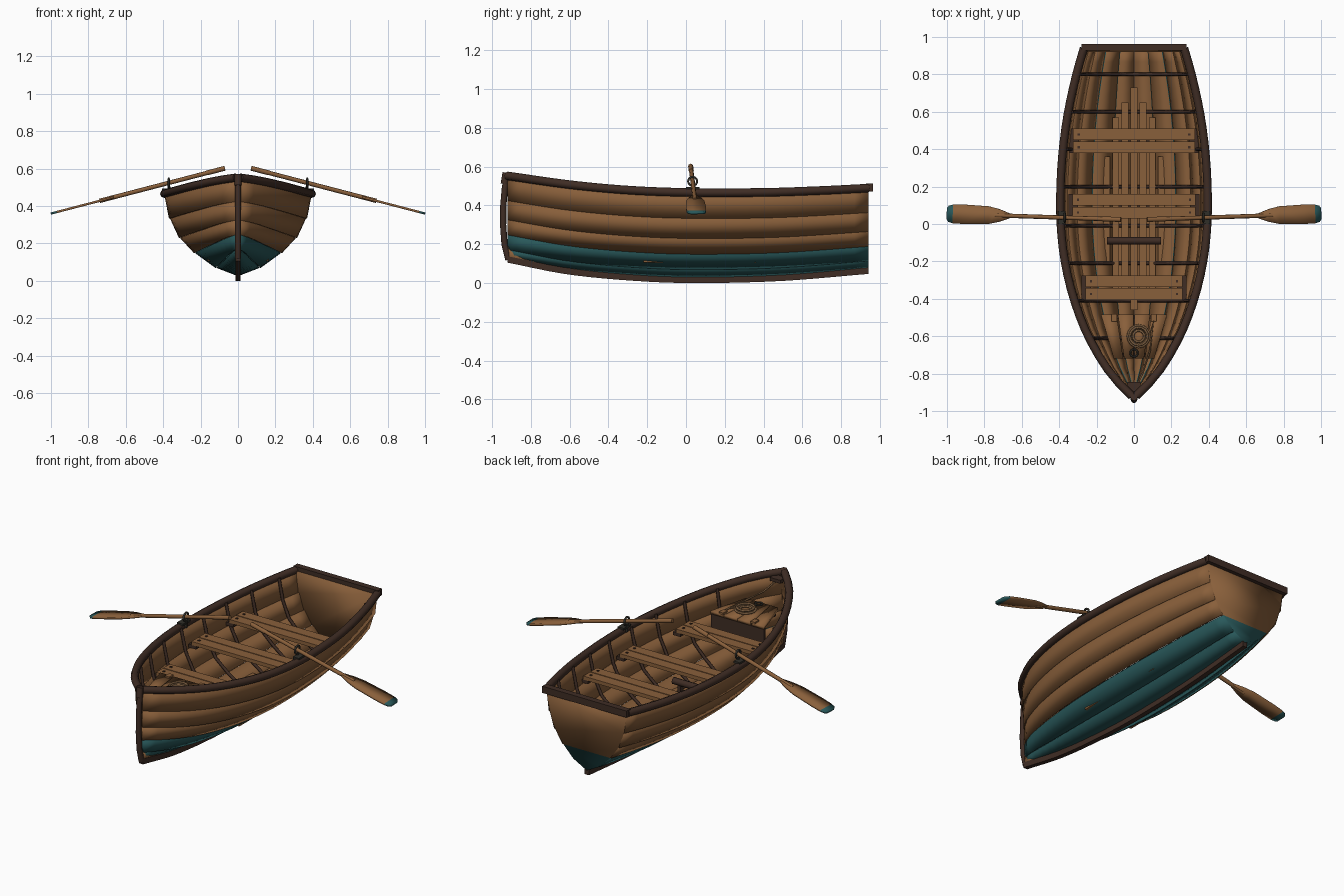
import bpy, bmesh, math
from mathutils import Vector, Matrix

if "Cube" in bpy.data.objects:
    bpy.data.objects.remove(bpy.data.objects["Cube"])

def mat(name, c):
    m = bpy.data.materials.new(name)
    m.diffuse_color = (*c, 1)
    m.use_nodes = True
    m.node_tree.nodes["Principled BSDF"].inputs["Base Color"].default_value = m.diffuse_color
    return m

WOOD = mat("wood", (.25, .115, .043))
DARK = mat("dark_wood", (.05, .026, .018))
TEAL = mat("teal_paint", (.022, .10, .105))
IRON = mat("iron", (.03, .028, .022))
ROPE = mat("rope", (.20, .11, .05))

# Smooth interpolation through (y, value) control points
def spline(pts, y):
    n = len(pts)
    i = max(k for k in range(n - 1) if pts[k][0] <= y + 1e-6 or k == 0)
    slope = lambda a: ((pts[min(a + 1, n - 1)][1] - pts[max(a - 1, 0)][1]) /
                       (pts[min(a + 1, n - 1)][0] - pts[max(a - 1, 0)][0]))
    (y0, v0), (y1, v1) = pts[i], pts[i + 1]
    h = y1 - y0
    t = (y - y0) / h
    return ((2*t**3 - 3*t*t + 1) * v0 + (t**3 - 2*t*t + t) * h * slope(i)
            + (3*t*t - 2*t**3) * v1 + (t**3 - t*t) * h * slope(i + 1))

BEAM = [(-.92, .012), (-.8, .125), (-.6, .245), (-.4, .322), (-.2, .37), (0, .392),
        (.2, .393), (.4, .38), (.6, .352), (.8, .308), (.94, .268)]
SHEER = [(-.92, .55), (-.6, .505), (-.3, .477), (0, .465), (.4, .465), (.7, .475), (.94, .487)]
KEEL = [(-.92, .13), (-.6, .068), (-.2, .032), (.1, .025), (.5, .036), (.94, .072)]
SECTION = [(0, 0), (.29, .10), (.58, .28), (.785, .465), (.92, .70), (1, 1)]

def hull_point(y, j):
    f, g = SECTION[j]
    k = spline(KEEL, y)
    return Vector((f * spline(BEAM, y), y, k + g * (spline(SHEER, y) - k)))

def mesh_obj(name, verts, faces, mats, idx=None):
    me = bpy.data.meshes.new(name)
    me.from_pydata(verts, [], faces)
    for m in mats:
        me.materials.append(m)
    if idx:
        me.polygons.foreach_set("material_index", idx)
    ob = bpy.data.objects.new(name, me)
    bpy.context.collection.objects.link(ob)
    return ob

def solidify(ob, t, offset=-1, mo=0):
    m = ob.modifiers.new("thickness", 'SOLIDIFY')
    m.thickness, m.offset, m.material_offset = t, offset, mo

def box(name, loc, size, m, rot=None):
    bm = bmesh.new()
    bmesh.ops.create_cube(bm, size=1)
    M = Matrix.Translation(loc) @ (rot or Matrix()) @ Matrix.Diagonal((*size, 1))
    bmesh.ops.transform(bm, matrix=M, verts=bm.verts)
    me = bpy.data.meshes.new(name)
    bm.to_mesh(me)
    bm.free()
    me.materials.append(m)
    ob = bpy.data.objects.new(name, me)
    bpy.context.collection.objects.link(ob)
    return ob

def tube(name, pts, r, m, res=2, cyclic=False):
    cu = bpy.data.curves.new(name, 'CURVE')
    cu.dimensions = '3D'
    cu.bevel_depth, cu.bevel_resolution, cu.use_fill_caps = r, res, True
    s = cu.splines.new('POLY')
    s.points.add(len(pts) - 1)
    for p, c in zip(s.points, pts):
        p.co = (*c, 1)
    s.use_cyclic_u = cyclic
    cu.materials.append(m)
    ob = bpy.data.objects.new(name, cu)
    bpy.context.collection.objects.link(ob)
    return ob

def ring(name, c, r, t, m, axes="xy", turns=1, n=16):
    a, b = "xyz".index(axes[0]), "xyz".index(axes[1])
    pts = []
    for i in range(n):
        p = Vector(c)
        p[a] += r * math.cos(math.tau * i / n)
        p[b] += r * math.sin(math.tau * i / n)
        pts.append(p)
    return tube(name, pts, t, m, 1, True)

N = 26
YS = [-.92 + 1.86 * i / N for i in range(N + 1)]

# Lapped hull planks, lowest two painted outside
verts, faces, idx = [], [], []
for s in (1, -1):
    for j in range(5):
        base = len(verts)
        for y in YS:
            lap = .006 if j and y > -.9 else 0
            for p, e in ((hull_point(y, j), lap), (hull_point(y, j + 1), 0)):
                verts.append((s * (p.x + e), p.y, p.z))
        for i in range(N):
            a = base + 2 * i
            q = (a, a + 2, a + 3, a + 1)
            faces.append(q if s > 0 else q[::-1])
            idx.append(1 if j < 2 else 0)
hull = mesh_obj("hull_planks", verts, faces, [WOOD, TEAL, WOOD, WOOD], idx)
solidify(hull, .014, -1, 2)

# Transom, painted below the waterline
sec = [hull_point(.94, j) for j in range(6)]
verts = [tuple(p) for p in sec] + [(-p.x, p.y, p.z) for p in sec[1:]]
transom = mesh_obj("transom", verts, [(0, 6, 7, 2, 1), (2, 7, 8, 9, 10, 5, 4, 3)],
                   [WOOD, TEAL, WOOD, WOOD], [1, 0])
solidify(transom, .02, -1, 2)

# Gunwale rails, transom cap, keel and stem
for s in (1, -1):
    tube("gunwale", [(s * hull_point(y, 5).x, y, hull_point(y, 5).z + .002) for y in YS], .022, DARK)
box("transom_cap", (0, .945, .492), (.56, .036, .04), DARK)
verts, faces = [], []
for y in YS:
    k = spline(KEEL, y)
    verts += [(-.014, y, k - .025), (.014, y, k - .025), (.014, y, k + .008), (-.014, y, k + .008)]
for i in range(N):
    for c in range(4):
        a, b = 4 * i + c, 4 * i + (c + 1) % 4
        faces.append((a, b, b + 4, a + 4))
faces += [(3, 2, 1, 0), tuple(4 * N + c for c in range(4))]
mesh_obj("keel", verts, faces, [DARK])
tube("stem", [(0, -.922, .555), (0, -.933, .49), (0, -.941, .4), (0, -.942, .3),
              (0, -.935, .2), (0, -.915, .12)], .016, DARK)
tube("stem_head", [(0, -.935, .51), (0, -.925, .568)], .02, DARK)

# Ribs inside the hull
for y in (.8, .6, .4, .2, -.01, -.21, -.41, -.61):
    half = []
    for j in range(6):
        p = hull_point(y, j)
        half.append((max(0, p.x - .02), y, p.z + (.02 if j < 3 else .006)))
    tube("rib", [(-x, b, z) for x, b, z in half[:0:-1]] + half, .009, DARK, 1)

# Floor slats
for x, y0, y1 in ((0, -.46, .73), (.048, -.4, .65), (.097, -.36, .57), (.145, -.22, .36)):
    for s in ((1, -1) if x else (1,)):
        box("floor_slat", (s * x, (y0 + y1) / 2, .112), (.036, y1 - y0, .014), WOOD)
for y in (-.3, .1, .45):
    box("floor_cleat", (0, y, .098), (.22, .03, .014), DARK)

# Seats of two planks each, with end cleats and pegs
for y, w in ((.445, .325), (.095, .33), (-.34, .26)):
    for d in (-.034, .034):
        box("seat_plank", (0, y + d, .377), (2 * w, .062, .022), WOOD)
        for s in (1, -1):
            box("seat_peg", (s * (w - .03), y + d, .389), (.012, .012, .006), DARK)
    for s in (1, -1):
        box("seat_cleat", (s * (w - .005), y, .357), (.05, .13, .02), DARK)

# Foot brace
tube("foot_brace", [(-.145, -.09, .18), (.145, -.09, .18)], .02, DARK)
for s in (1, -1):
    box("brace_leg", (s * .1, -.09, .145), (.02, .025, .06), DARK)

# Bow locker: fanned lid planks, dark end board, hinges
for k in range(4):
    u0, u1 = -1 + k * .5 + .02, -1 + (k + 1) * .5 - .02
    lid = mesh_obj("locker_lid_plank", [(u0 * .18, -.485, .43), (u0 * .11, -.72, .435),
                   (u1 * .11, -.72, .435), (u1 * .18, -.485, .43)], [(0, 3, 2, 1)], [WOOD])
    solidify(lid, .018, 0)
box("locker_end", (0, -.497, .37), (.35, .016, .105), DARK)
box("locker_beam", (0, -.70, .41), (.2, .02, .03), DARK)
for s in (1, -1):
    box("hinge", (s * .105, -.502, .443), (.028, .04, .012), WOOD)

# Coiled painter rope and mooring ring
for r, z in ((.058, .446), (.044, .448), (.03, .448), (.048, .458)):
    ring("rope_coil", (.025, -.6, z), r, .0065, ROPE)
tube("rope_line", [(.08, -.6, .447), (.105, -.52, .452), (.085, -.68, .45),
                   (.045, -.8, .47), (0, -.895, .53)], .005, ROPE, 1)
ring("mooring_ring", (0, -.69, .45), .02, .005, IRON)
box("breasthook", (0, -.87, .53), (.07, .05, .02), DARK)

# Oars and oarlocks
for s in (1, -1):
    inner, tip = Vector((s * .07, .024, .602)), Vector((s * 1, .055, .36))
    d = (tip - inner).normalized()
    L = (tip - inner).length
    tube("oar_shaft", [inner, inner + d * L * .72], .0115, WOOD)
    tube("oar_grip", [inner, inner + d * .1], .013, WOOD)
    side = Vector((0, 1, 0))
    side = (side - d * side.dot(d)).normalized()
    prof = [(.64, .013), (.70, .034), (.76, .047), (.90, .052), (.965, .05), (.99, .043), (1, .03)]
    verts = []
    for t, w in prof:
        verts += [inner + d * L * t + side * w, inner + d * L * t - side * w]
    faces = [(2*i, 2*i + 1, 2*i + 3, 2*i + 2) for i in range(len(prof) - 1)]
    blade = mesh_obj("oar_blade", verts, faces, [WOOD, TEAL], [0, 0, 0, 0, 1, 1])
    solidify(blade, .012, 0)
    lock = inner + d * ((.37 - .07) / abs(d.x))
    ring("oarlock_ring", lock, .023, .006, IRON, "yz")
    tube("oarlock_post", [(lock.x, lock.y, .46), (lock.x, lock.y, lock.z - .02)], .008, IRON)
    box("oarlock_plate", (s * .385, lock.y, .488), (.04, .07, .012), IRON)

# Smooth shading with sharp edges on meshes
for ob in bpy.context.scene.objects:
    ob.select_set(ob.type == 'MESH')
    if ob.type == 'MESH':
        bpy.context.view_layer.objects.active = ob
bpy.ops.object.shade_smooth_by_angle(angle=math.radians(20))
